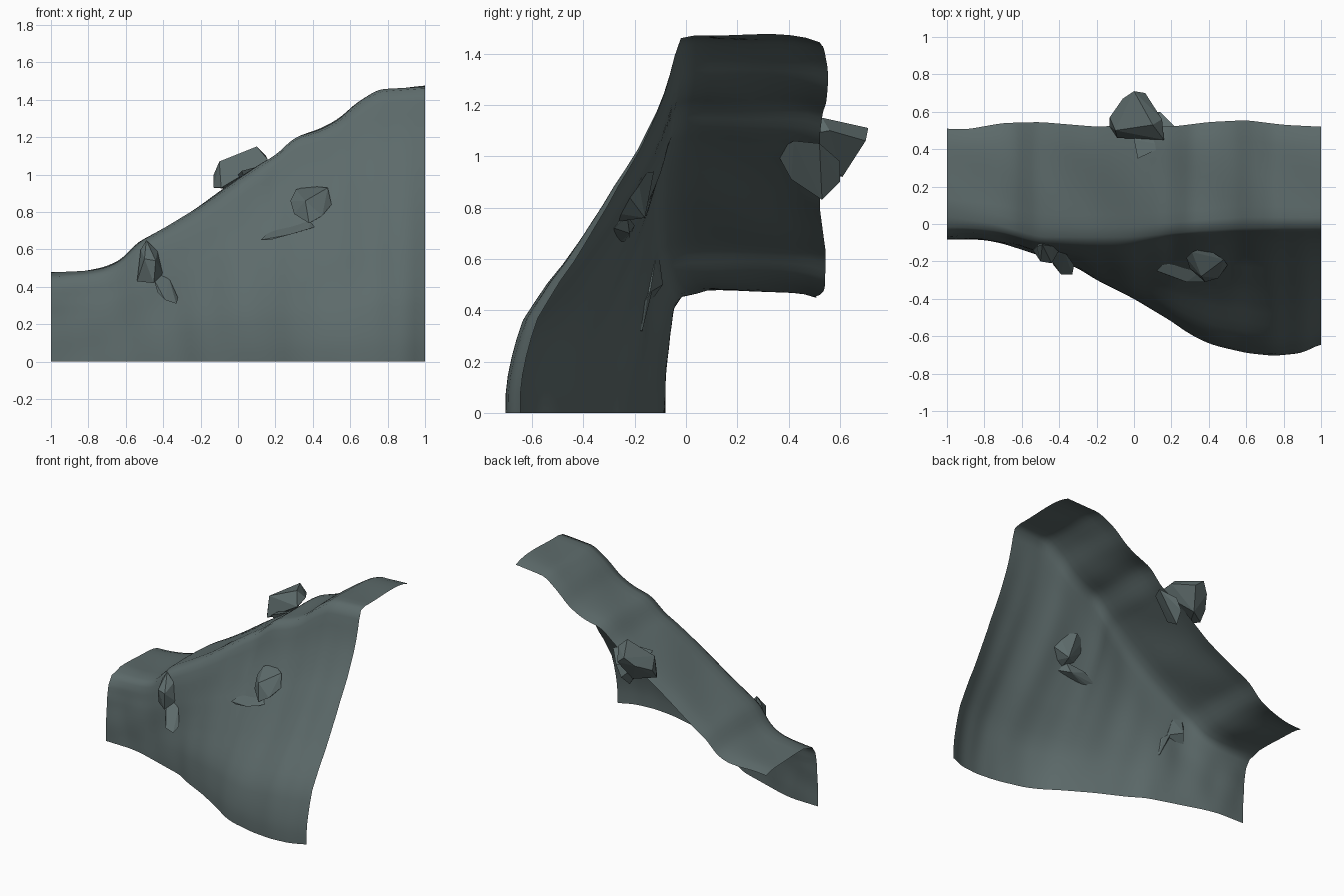
import bpy, bmesh, math
from mathutils import Vector

if "Cube" in bpy.data.objects:
    bpy.data.objects.remove(bpy.data.objects["Cube"])

# One stone colour for everything
stone = bpy.data.materials.new("dark slate grey")
stone.diffuse_color = (0.11, 0.147, 0.147, 1)
stone.use_nodes = True
stone.node_tree.nodes["Principled BSDF"].inputs["Base Color"].default_value = stone.diffuse_color


def interp(table, v):
    """Linear interpolation in a list of (key, value) pairs."""
    if v <= table[0][0]:
        return table[0][1]
    for (a, p), (b, q) in zip(table, table[1:]):
        if v <= b:
            return p + (q - p) * (v - a) / (b - a)
    return table[-1][1]


def finish(name, bm):
    me = bpy.data.meshes.new(name)
    bm.to_mesh(me)
    bm.free()
    ob = bpy.data.objects.new(name, me)
    bpy.context.collection.objects.link(ob)
    me.materials.append(stone)
    return ob


# Cliff outlines along x: crest height, foot line, front rim and back rim
CREST = [(-1, .475), (-.8, .488), (-.7, .505), (-.61, .55), (-.55, .625), (-.4, .71),
         (-.2, .835), (0, .975), (.15, 1.075), (.2, 1.1), (.3, 1.2), (.45, 1.245),
         (.55, 1.3), (.62, 1.37), (.75, 1.455), (1, 1.473)]
FOOT = [(-1, -.08), (-.8, -.085), (-.7, -.105), (-.5, -.17), (-.3, -.235), (-.2, -.3),
        (0, -.4), (.2, -.52), (.3, -.59), (.4, -.64), (.6, -.69), (.75, -.705),
        (.9, -.69), (1, -.64)]
RIM = [(-1, .04), (-.75, 0), (-.5, -.07), (0, -.07), (.3, -.04), (.6, -.02), (1, -.02)]
BACK = [(-1, .51), (-.9, .505), (-.7, .54), (-.5, .545), (-.2, .52), (0, .53),
        (.2, .52), (.4, .545), (.6, .555), (.8, .53), (1, .52)]
# Slope of the face: height fraction -> share of the depth, low end and high end
LOW = [(0, 1), (.63, .92), (.84, .75), (.95, .45), (1, 0)]
HIGH = [(0, 1), (.07, 1), (.14, .97), (.24, .91), (.34, .77), (.41, .65), (.55, .45),
        (.62, .36), (.68, .27), (.82, .12), (.89, .07), (.96, .03), (1, 0)]


def soft(table, x):
    return sum(interp(table, x + d) for d in (-.03, 0, .03)) / 3


def section(x):
    """Cross-section of the cliff: up the face, then back over the ledge."""
    h, foot, rim, back = (soft(t, x) for t in (CREST, FOOT, RIM, BACK))
    w = min(1, max(0, (x + 1) / 1.2))
    pts = []
    for i in range(21):
        t = i / 20
        f = interp(LOW, t) * (1 - w) + interp(HIGH, t) * w
        ripple = .008 * math.sin(9 * x + 5 * t) * math.sin(math.pi * t) * math.sin(17 * x - 3 * t)
        pts.append((x, rim + (foot - rim) * f + ripple, h * t - .012 * (t > .98)))
    for i in range(1, 11):
        t = i / 10
        z = h + .006 * math.sin(11 * x + 4 * t) * math.sin(math.pi * t) - .028 * t ** 8
        pts.append((x, rim + (back - rim) * t, z))
    return pts


# Cliff sheet, open at the back, bottom and ends
bm = bmesh.new()
cols = [[bm.verts.new(p) for p in section(-1 + 2 * i / 72)] for i in range(73)]
for a, b in zip(cols, cols[1:]):
    for j in range(len(a) - 1):
        bm.faces.new((a[j], b[j], b[j + 1], a[j + 1]))
for f in bm.faces:
    f.smooth = True
finish("cliff_slope", bm)


# Faceted rocks, each the convex hull of a few points
def rock(name, pts):
    bm = bmesh.new()
    for p in pts:
        bm.verts.new(Vector(p))
    res = bmesh.ops.convex_hull(bm, input=bm.verts)
    loose = [v for v in bm.verts if not v.link_faces]
    bmesh.ops.delete(bm, geom=loose, context='VERTS')
    bmesh.ops.recalc_face_normals(bm, faces=bm.faces)
    finish(name, bm)


rock("ledge_boulder", [(-.13, .57, 1.0), (-.1, .5, 1.07), (-.06, .67, 1.05), (0, .71, 1.11),
                       (.06, .7, 1.06), (.1, .53, 1.15), (.15, .56, 1.1), (.16, .45, 1.08),
                       (-.09, .46, .93), (0, .61, .92), (-.13, .52, .93)])
rock("ledge_boulder_lower", [(.02, .35, 1.02), (.06, .41, .91), (.08, .53, .83), (.17, .42, 1.06),
                             (.22, .52, 1.05), (.1, .6, .9), (0, .45, 1.0), (.14, .6, .98)])
rock("face_boulder", [(.28, -.18, .86), (.31, -.15, .92), (.38, -.125, .94), (.48, -.19, .93),
                      (.5, -.22, .84), (.45, -.29, .78), (.38, -.31, .74), (.3, -.24, .79),
                      (.36, -.28, .86), (.42, -.16, .76)])
rock("face_slab", [(.12, -.25, .65), (.15, -.22, .68), (.25, -.2, .73), (.39, -.23, .77),
                   (.41, -.28, .72), (.38, -.31, .71), (.28, -.31, .68), (.17, -.27, .65),
                   (.35, -.22, .7)])
rock("low_boulder", [(-.54, -.14, .43), (-.52, -.12, .6), (-.49, -.11, .65), (-.43, -.12, .59),
                     (-.4, -.14, .47), (-.45, -.2, .42), (-.5, -.2, .55), (-.44, -.21, .54),
                     (-.5, -.09, .5)])
rock("low_shard", [(-.45, -.18, .44), (-.42, -.13, .48), (-.37, -.15, .45), (-.32, -.22, .34),
                   (-.33, -.27, .31), (-.39, -.27, .33), (-.43, -.22, .37), (-.36, -.17, .32)])
